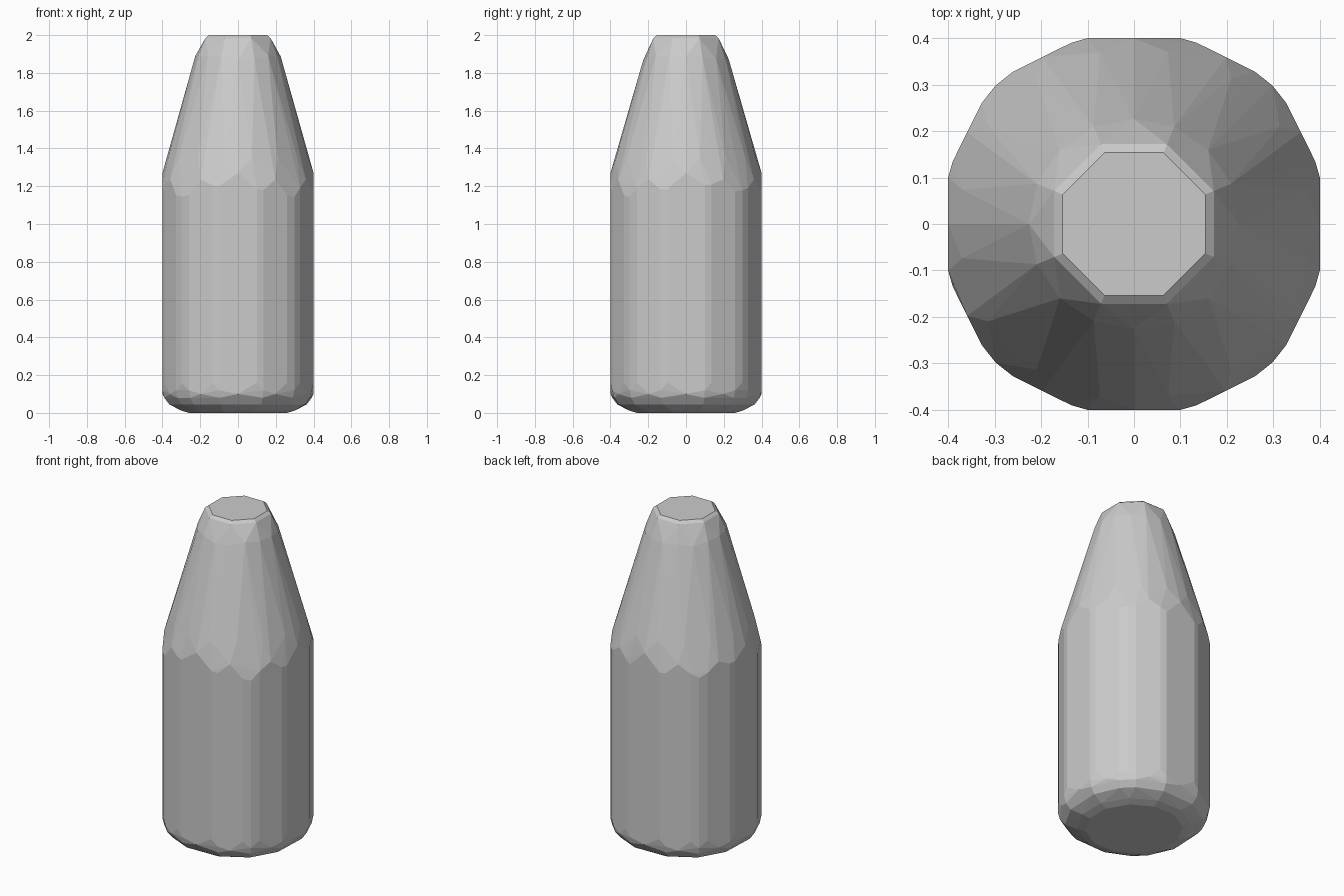
import bpy, bmesh, math, random
from mathutils import Vector

random.seed(4)
default = bpy.data.objects.get("Cube")
if default:
    bpy.data.objects.remove(default, do_unlink=True)

grey = bpy.data.materials.new("plain_grey")
grey.use_nodes = True
colour = (0.6, 0.6, 0.6, 1)
grey.diffuse_color = colour
grey.node_tree.nodes["Principled BSDF"].inputs["Base Color"].default_value = colour

# Body cross-section: twelve broad sides with clipped corners
QUADRANT = [(0.4, 0.1), (0.39, 0.135), (0.328, 0.26),
            (0.298, 0.298), (0.26, 0.328), (0.135, 0.39), (0.1, 0.4)]
outline = []
for turn in range(4):
    c, s = [(1, 0), (0, 1), (-1, 0), (0, -1)][turn]
    outline += [Vector((x * c - y * s, x * s + y * c)) for x, y in QUADRANT]

points = []


def ring(radius, z, sides, phase=0.0, wobble=0.0):
    """Circle of points with a little height variation."""
    for i in range(sides):
        a = math.tau * (i + phase) / sides
        points.append((radius * math.cos(a), radius * math.sin(a),
                       z + random.uniform(-wobble, wobble)))


def neck_radius(z):
    return 0.4 - 0.285 * (z - 1.27)


# Straight wall: ends where it meets the tapering neck
for i, p in enumerate(outline):
    top = 1.26 - (p.length - 0.4) / 0.285
    points.append((*p, top - random.uniform(0, 0.05)))
    points.append((*p, 0.12 + 0.04 * (i % 2)))
    mid = (p + outline[(i + 1) % len(outline)]) / 2
    if (p - mid).length > 0.05:
        points.append((*mid, 1.27 - (mid.length - 0.4) / 0.285))
        points.append((*mid, 0.1))

# Rounded foot
for scale, z in ((0.975, 0.08), (0.91, 0.045)):
    points += [(*(p * scale), z) for p in outline[::2]]
ring(0.315, 0.014, 12, 0.5)
ring(0.27, 0, 12, 0.5)

# Tapering neck and clipped rim
ring(neck_radius(1.35), 1.35, 16, 0.5)
ring(neck_radius(1.88), 1.88, 16, 0, 0.012)
ring(0.186, 1.985, 8, 0.5)
ring(0.166, 2.0, 8, 0.5)

# Skin the points into one faceted solid
bm = bmesh.new()
for co in points:
    bm.verts.new(co)
result = bmesh.ops.convex_hull(bm, input=bm.verts)
loose = {v for v in result["geom_interior"] + result["geom_unused"]
         if isinstance(v, bmesh.types.BMVert)}
bmesh.ops.delete(bm, geom=list(loose), context='VERTS')
bmesh.ops.dissolve_limit(bm, angle_limit=math.radians(0.5),
                         verts=bm.verts, edges=bm.edges)
bmesh.ops.recalc_face_normals(bm, faces=bm.faces)
mesh = bpy.data.meshes.new("bottle_body")
bm.to_mesh(mesh)
bm.free()
mesh.materials.append(grey)
body = bpy.data.objects.new("bottle_body", mesh)
bpy.context.collection.objects.link(body)
